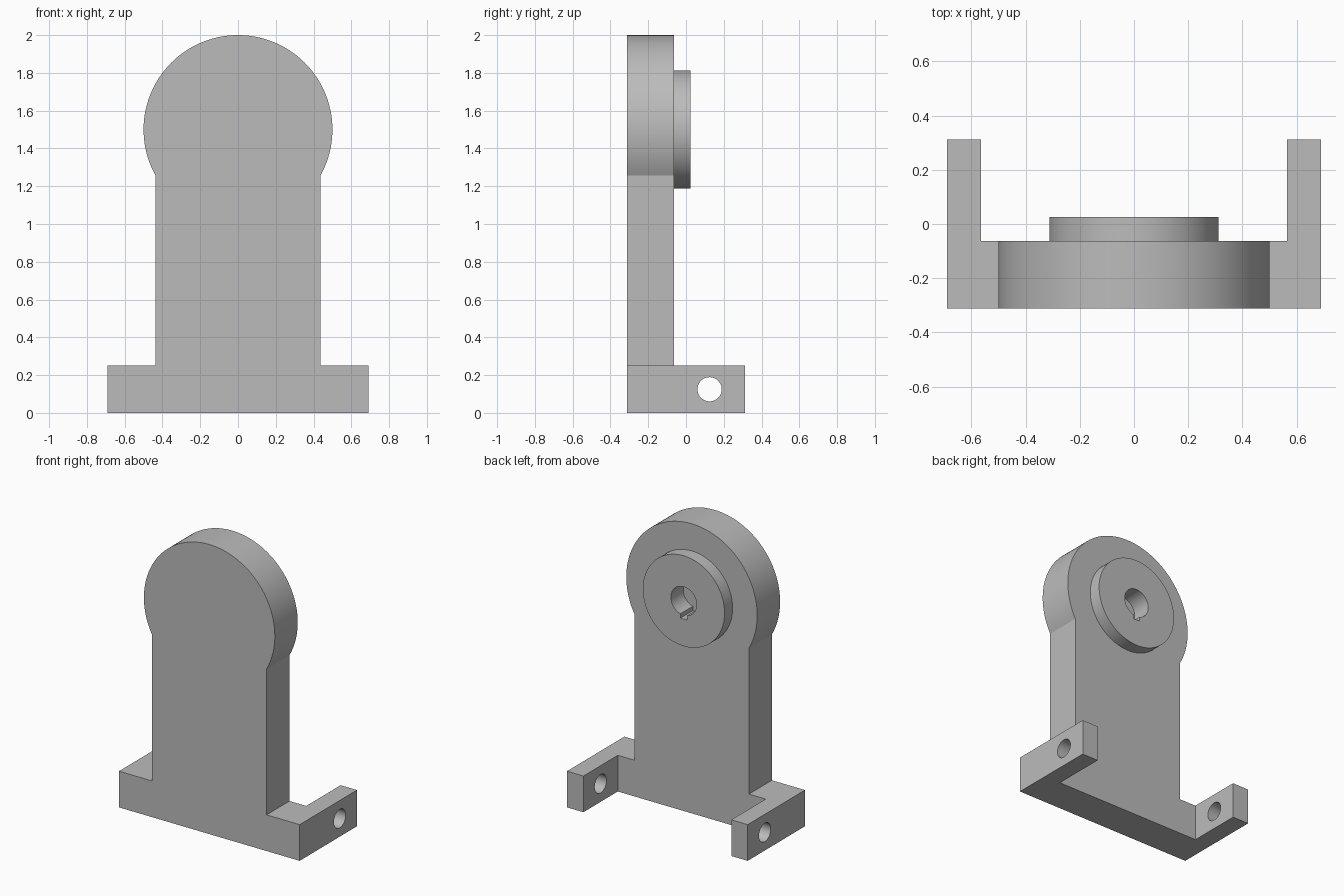
import bpy, bmesh, math
from mathutils import Vector

if "Cube" in bpy.data.objects:
    bpy.data.objects.remove(bpy.data.objects["Cube"], do_unlink=True)

grey = bpy.data.materials.new("plain grey")
grey.use_nodes = True
GREY = (0.5, 0.5, 0.5, 1)
grey.diffuse_color = GREY
grey.node_tree.nodes["Principled BSDF"].inputs["Base Color"].default_value = GREY


def arc(radius, centre, start, end, steps):
    """Points on an arc, angles in radians."""
    return [(radius * math.cos(a), centre + radius * math.sin(a))
            for a in (start + (end - start) * i / steps for i in range(steps + 1))]


def extrude(name, outline, axis, low, high):
    """Solid from a 2D outline, pushed along one axis from low to high."""
    def place(a, b, depth):
        return {"x": (depth, a, b), "y": (a, depth, b), "z": (a, b, depth)}[axis]

    bm = bmesh.new()
    face = bm.faces.new([bm.verts.new(place(a, b, low)) for a, b in outline])
    moved = bmesh.ops.extrude_face_region(bm, geom=[face])["geom"]
    bmesh.ops.translate(bm, vec=Vector(place(0, 0, high - low)),
                        verts=[v for v in moved if isinstance(v, bmesh.types.BMVert)])
    bmesh.ops.recalc_face_normals(bm, faces=bm.faces)
    mesh = bpy.data.meshes.new(name)
    bm.to_mesh(mesh)
    bm.free()
    mesh.materials.append(grey)
    obj = bpy.data.objects.new(name, mesh)
    bpy.context.collection.objects.link(obj)
    return obj


def select(obj):
    bpy.ops.object.select_all(action="DESELECT")
    obj.select_set(True)
    bpy.context.view_layer.objects.active = obj


def cut(obj, cutter):
    select(obj)
    mod = obj.modifiers.new("cut", "BOOLEAN")
    mod.operation, mod.solver, mod.object = "DIFFERENCE", "EXACT", cutter
    bpy.ops.object.modifier_apply(modifier=mod.name)


FRONT, BACK = -0.3125, -0.0625
BASE_TOP, HEAD_Z, HEAD_R, HALF = 0.25, 1.5, 0.5, 0.4375

# U-shaped base with two rearward arms
right_side = [(0.69, FRONT), (0.69, 0.3125), (0.565, 0.3125), (0.565, BACK)]
base = extrude("base", right_side + [(-x, y) for x, y in reversed(right_side)],
               "z", 0, BASE_TOP)

# Upright plate with a round head
dip = math.acos(HALF / HEAD_R)
plate = extrude("upright_plate",
                [(-HALF, BASE_TOP), (HALF, BASE_TOP)]
                + arc(HEAD_R, HEAD_Z, -dip, math.pi + dip, 80),
                "y", FRONT, BACK)

# Round boss behind the head
boss = extrude("boss", arc(0.3125, HEAD_Z, 0, math.tau, 72)[:-1], "y", BACK, 0.025)

# Blind bore with a keyway at its bottom
KEY, BORE = 0.025, 0.098
gap = math.asin(KEY / BORE)
bore = extrude("bore_cutter",
               arc(BORE, HEAD_Z, -math.pi / 2 + gap, 1.5 * math.pi - gap, 48)
               + [(-KEY, HEAD_Z - 0.125), (KEY, HEAD_Z - 0.125)],
               "y", -0.11, 0.1)

# Cross hole through both arms
pin = extrude("pin_hole_cutter",
              [(y + 0.125, z) for y, z in arc(0.064, 0.125, 0, math.tau, 40)[:-1]],
              "x", -1, 1)

cut(plate, bore)
cut(boss, bore)
cut(base, pin)
for helper in (bore, pin):
    bpy.data.objects.remove(helper, do_unlink=True)

# Smooth round walls, crisp edges
for part in (base, plate, boss):
    select(part)
    bpy.ops.object.shade_smooth_by_angle(angle=math.radians(20))
